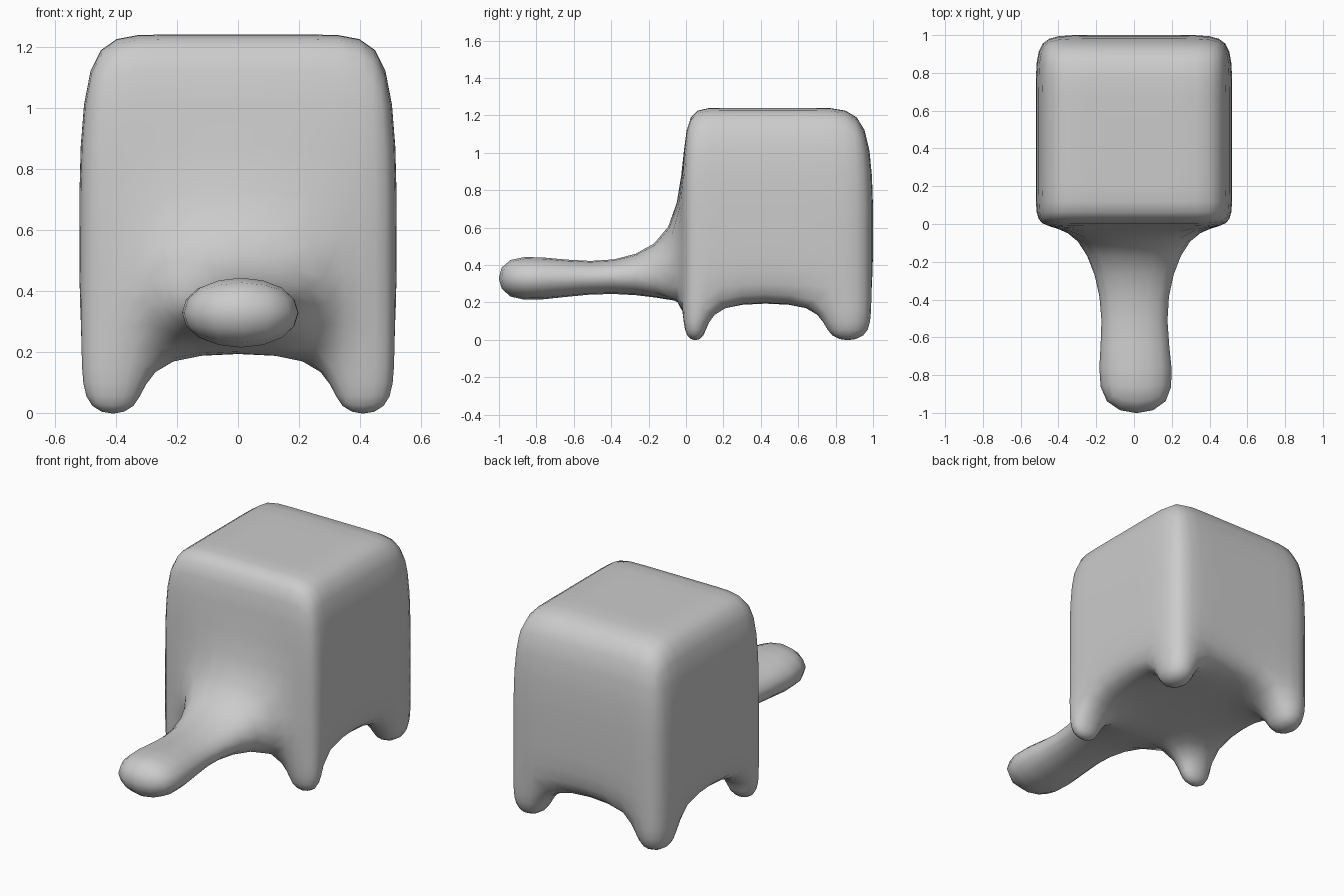
import bpy, bmesh
from mathutils import Vector

if "Cube" in bpy.data.objects:
    bpy.data.objects.remove(bpy.data.objects["Cube"])

XS = (-0.52, -0.30, 0.30, 0.52)
YS = (-0.02, 0.12, 0.73, 1.0)
ZS = (0.20, 0.52, 1.24)
bm = bmesh.new()

# Body cage: outer faces of a 3 x 3 x 2 block
verts = {}
def vert(i, j, k):
    if (i, j, k) not in verts:
        verts[i, j, k] = bm.verts.new((XS[i], YS[j], ZS[k]))
    return verts[i, j, k]

def sheet(na, nb, place):
    faces = {}
    for a in range(na):
        for b in range(nb):
            corners = ((a, b), (a + 1, b), (a + 1, b + 1), (a, b + 1))
            faces[a, b] = bm.faces.new([vert(*place(*c)) for c in corners])
    return faces

bottom = sheet(3, 3, lambda a, b: (a, b, 0))
sheet(3, 3, lambda a, b: (a, b, 2))
front = sheet(3, 2, lambda a, b: (a, 0, b))
sheet(3, 2, lambda a, b: (a, 3, b))
for side in (0, 3):
    sheet(3, 2, lambda a, b: (side, a, b))
bmesh.ops.recalc_face_normals(bm, faces=bm.faces[:])

def extrude(face):
    new = bmesh.ops.extrude_discrete_faces(bm, faces=[face])["faces"][0]
    return new

def pull(face):
    # Region extrusion that keeps the new walls welded to the cage
    geom = bmesh.ops.extrude_face_region(bm, geom=[face])["geom"]
    new = next(g for g in geom if isinstance(g, bmesh.types.BMFace))
    if face.is_valid:
        bmesh.ops.delete(bm, geom=[face], context='FACES_ONLY')
    return new

# Four corner legs
for key in ((0, 0), (2, 0), (0, 2), (2, 2)):
    for v in pull(bottom[key]).verts:
        v.co.z = -0.02

# Trunk: thin neck, then a wide rounded end
# (y, centre x, centre z, half width, half height)
face = front[1, 0]
for y, cx, cz, hw, hh in ((-0.50, 0.0, 0.325, 0.136, 0.057),
                          (-1.045, 0.015, 0.33, 0.30, 0.20)):
    face = pull(face)
    mid = face.calc_center_median()
    for v in face.verts:
        v.co = Vector((cx + (hw if v.co.x > mid.x else -hw), y,
                       cz + (hh if v.co.z > mid.z else -hh)))

bmesh.ops.recalc_face_normals(bm, faces=bm.faces[:])
for f in bm.faces:
    f.smooth = True
mesh = bpy.data.meshes.new("body_with_trunk")
bm.to_mesh(mesh)
bm.free()
obj = bpy.data.objects.new("body_with_trunk", mesh)
bpy.context.collection.objects.link(obj)

# Smooth rounded surface
sub = obj.modifiers.new("smooth", 'SUBSURF')
sub.levels = sub.render_levels = 2
